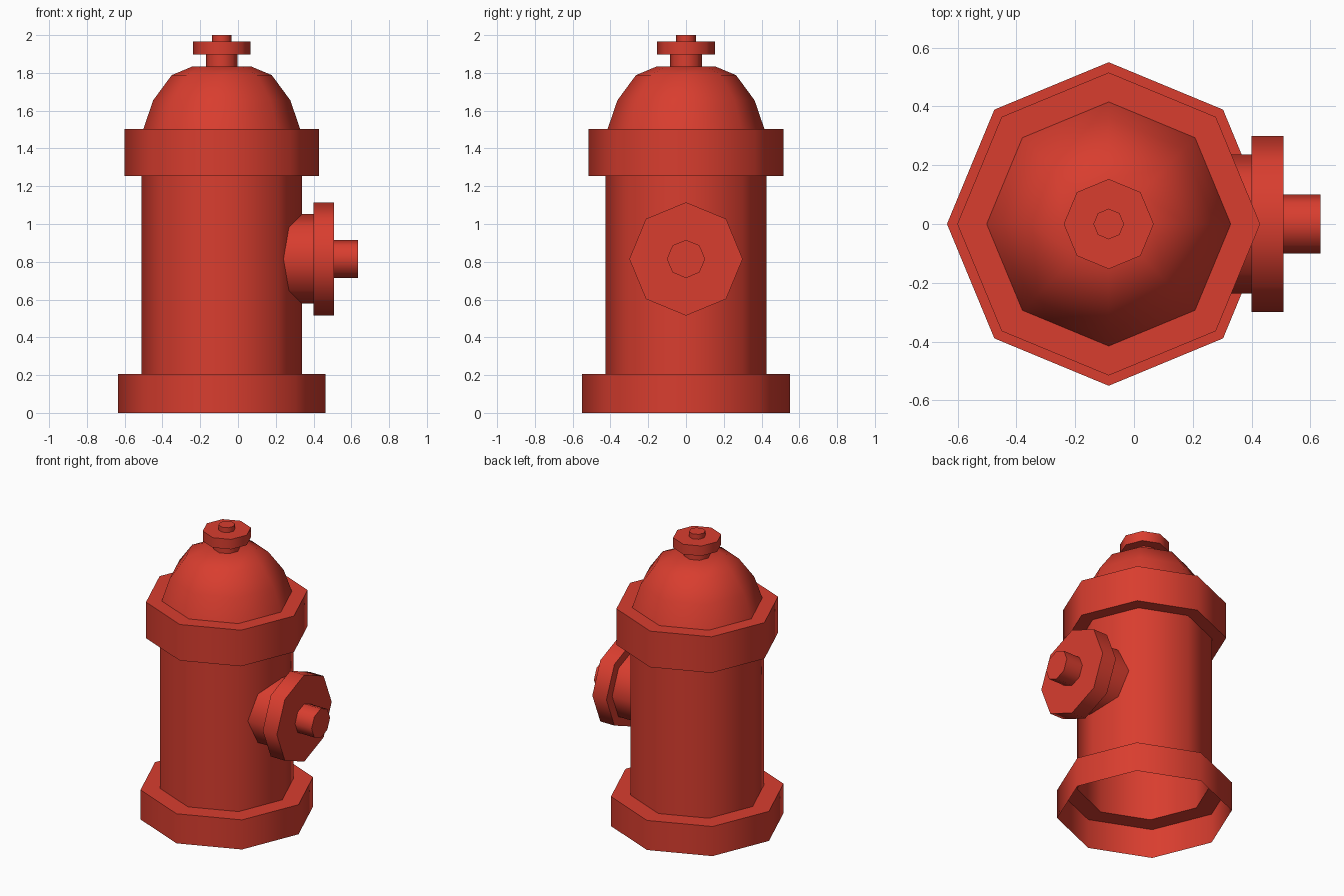
import bpy, bmesh, math
from mathutils import Matrix

if "Cube" in bpy.data.objects:
    bpy.data.objects.remove(bpy.data.objects["Cube"])

AXIS_X = -0.086   # hydrant's vertical axis
SIDES = 8

red = bpy.data.materials.new("hydrant red")
red.diffuse_color = (0.69, 0.047, 0.028, 1)
red.use_nodes = True
red.node_tree.nodes["Principled BSDF"].inputs["Base Color"].default_value = red.diffuse_color


def lathe(name, profile, matrix, cap_end=False):
    """Eight-sided turned shell from (radius, height) points."""
    bm = bmesh.new()
    rings = []
    for r, h in profile:
        rings.append([bm.verts.new((r * math.cos(math.tau * i / SIDES),
                                    r * math.sin(math.tau * i / SIDES), h))
                      for i in range(SIDES)])
    for a, b in zip(rings, rings[1:]):
        for i in range(SIDES):
            j = (i + 1) % SIDES
            bm.faces.new((a[i], a[j], b[j], b[i]))
    if cap_end:
        bm.faces.new(rings[-1])
    bm.transform(matrix)
    mesh = bpy.data.meshes.new(name)
    bm.to_mesh(mesh)
    bm.free()
    mesh.materials.append(red)
    obj = bpy.data.objects.new(name, mesh)
    bpy.context.collection.objects.link(obj)
    bpy.ops.object.select_all(action='DESELECT')
    obj.select_set(True)
    bpy.context.view_layer.objects.active = obj
    bpy.ops.object.shade_smooth_by_angle(angle=math.radians(50))
    return obj


upright = Matrix.Translation((AXIS_X, 0, 0))
sideways = Matrix.Translation((0, 0, 0.815)) @ Matrix.Rotation(math.pi / 2, 4, 'Y')

# Base (open underneath), barrel and collar
lathe("base_and_barrel",
      [(0.55, 0), (0.55, 0.205), (0.425, 0.205), (0.425, 1.253),
       (0.515, 1.253), (0.515, 1.503), (0.415, 1.503)], upright)

# Domed bonnet
lathe("dome",
      [(0.415, 1.503), (0.363, 1.655), (0.265, 1.788), (0.153, 1.835)],
      upright, cap_end=True)

# Top nut: neck, flange and stud
lathe("top_nut",
      [(0.084, 1.835), (0.084, 1.897), (0.153, 1.897), (0.153, 1.966),
       (0.052, 1.966), (0.052, 2.0)], upright, cap_end=True)

# Side outlet: neck, flange and stud pointing to +x
lathe("side_outlet",
      [(0.237, 0.235), (0.237, 0.40), (0.30, 0.40), (0.30, 0.508),
       (0.101, 0.508), (0.101, 0.635)], sideways, cap_end=True)
